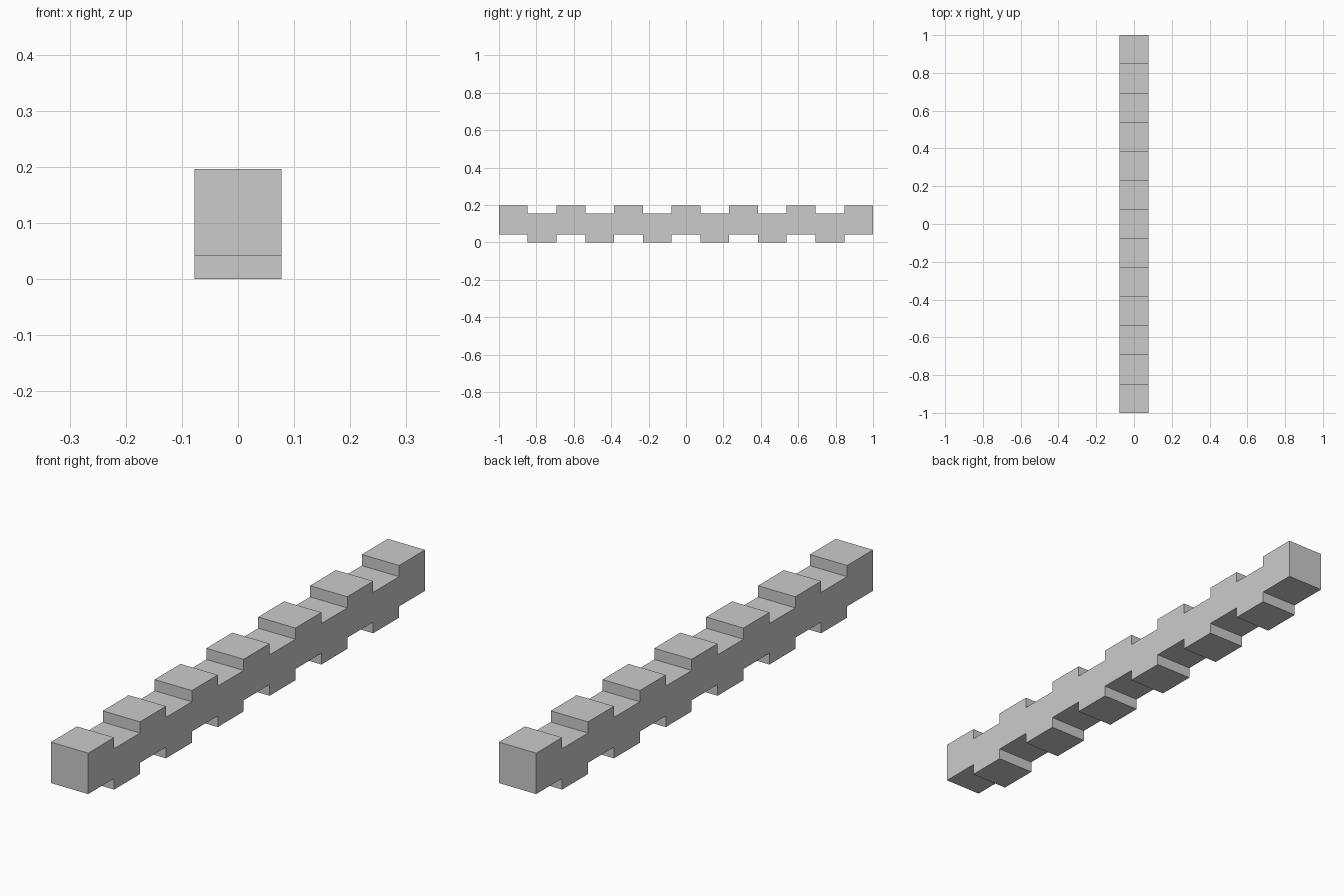
import bpy

old = bpy.data.objects.get("Cube")
if old:
    bpy.data.objects.remove(old, do_unlink=True)

# Material
grey = bpy.data.materials.new("light grey")
grey.use_nodes = True
colour = (0.6, 0.6, 0.6, 1)
grey.diffuse_color = colour
grey.node_tree.nodes["Principled BSDF"].inputs["Base Color"].default_value = colour

COUNT = 13
PITCH = 2 / COUNT
WIDTH = 0.155
RISE = 0.042

# Row of touching blocks, alternately raised and lowered
for i in range(COUNT):
    raised = i % 2 == 0
    z = PITCH / 2 + (RISE if raised else 0)
    y = -1 + PITCH * (i + 0.5)
    bpy.ops.mesh.primitive_cube_add(size=1, location=(0, y, z))
    block = bpy.context.object
    block.name = ("raised_block_" if raised else "lowered_block_") + str(i + 1)
    block.scale = (WIDTH, PITCH, PITCH)
    bpy.ops.object.transform_apply(location=False, rotation=False, scale=True)
    block.data.materials.append(grey)
